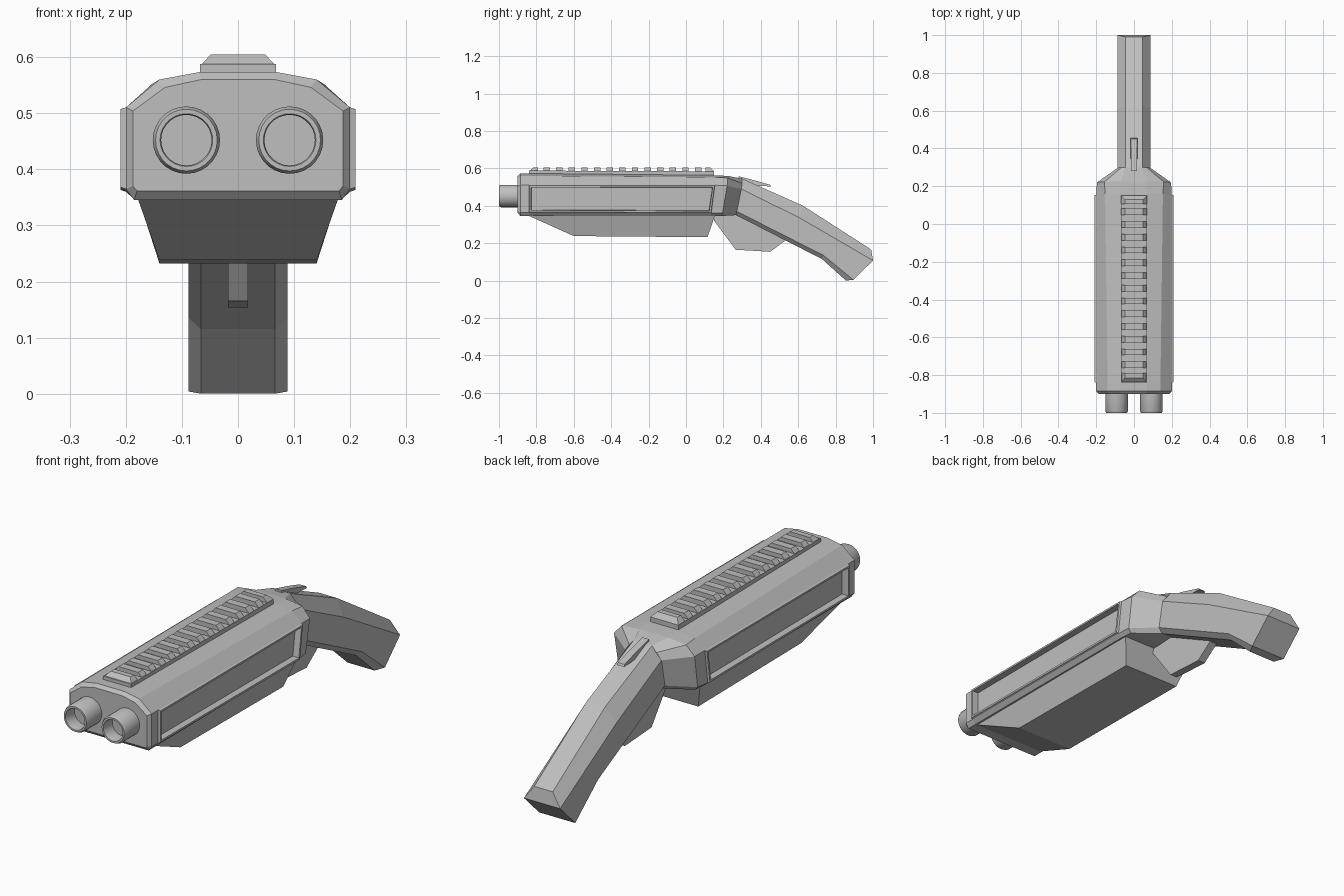
import bpy, bmesh, math

if "Cube" in bpy.data.objects:
    bpy.data.objects.remove(bpy.data.objects["Cube"])

grey = bpy.data.materials.new("gunmetal_grey")
grey.diffuse_color = (0.52, 0.52, 0.52, 1)
grey.use_nodes = True
grey.node_tree.nodes["Principled BSDF"].inputs["Base Color"].default_value = grey.diffuse_color


def finish(name, bm):
    bmesh.ops.recalc_face_normals(bm, faces=bm.faces[:])
    me = bpy.data.meshes.new(name)
    bm.to_mesh(me)
    bm.free()
    me.materials.append(grey)
    ob = bpy.data.objects.new(name, me)
    bpy.context.collection.objects.link(ob)
    return ob


def loft(name, rings, panel=None):
    """Skin mirrored half rings of (x, y, z), listed top to bottom.
    panel = (ring index, point index) of a side face to turn into a recessed frame."""
    bm = bmesh.new()
    R = [[bm.verts.new(p) for p in r] for r in rings]
    L = [[bm.verts.new((-x, y, z)) for x, y, z in r] for r in rings]
    n = len(rings[0])
    panels = []
    for i in range(len(rings) - 1):
        for j in range(n - 1):
            for S in (R, L):
                f = bm.faces.new((S[i][j], S[i + 1][j], S[i + 1][j + 1], S[i][j + 1]))
                if panel == (i, j):
                    panels.append(f)
        for j in (0, n - 1):
            bm.faces.new((R[i][j], R[i + 1][j], L[i + 1][j], L[i][j]))
    for i in (0, -1):
        for j in range(n - 1):
            bm.faces.new((R[i][j], R[i][j + 1], L[i][j + 1], L[i][j]))
    bmesh.ops.recalc_face_normals(bm, faces=bm.faces[:])
    if panels:
        for t, d in ((0.004, 0.009), (0.012, 0), (0.003, -0.028)):
            bmesh.ops.inset_individual(bm, faces=panels, thickness=t, depth=d)
    return finish(name, bm)


# Main body with the recessed side frames, tapering to the grip
loft("body", [
    [(.065, -.9, .56), (.13, -.9, .546), (.187, -.9, .504), (.187, -.9, .37), (.18, -.9, .361)],
    [(.07, -.885, .573), (.14, -.885, .56), (.2, -.885, .51), (.2, -.885, .365), (.185, -.885, .345)],
    [(.07, -.84, .573), (.14, -.84, .56), (.2, -.84, .51), (.2, -.84, .365), (.185, -.84, .345)],
    [(.07, .16, .563), (.153, .158, .552), (.2, .155, .51), (.2, .135, .36), (.183, .132, .345)],
    [(.07, .225, .559), (.157, .223, .549), (.196, .22, .507), (.193, .195, .362), (.178, .19, .345)],
    [(.045, .30, .545), (.066, .30, .52), (.088, .296, .49), (.088, .272, .37), (.066, .267, .35)],
], panel=(2, 2))

# Curved grip
loft("grip", [
    [(.045, .30, .545), (.088, .296, .49), (.088, .272, .37), (.066, .267, .35)],
    [(.045, .626, .40), (.088, .608, .335), (.088, .735, .135), (.066, .727, .115)],
    [(.045, .99, .166), (.088, 1.0, .107), (.088, .895, .004), (.066, .855, 0)],
])

# Forward hand guard under the body
loft("hand_guard", [
    [(.18, -.84, .356), (.178, -.84, .346)],
    [(.18, -.6, .356), (.14, -.6, .238)],
    [(.18, .158, .356), (.14, .115, .232)],
])

# Trigger fin below the grip and lever above it
loft("trigger_fin", [
    [(.018, .15, .35), (.018, .15, .32)],
    [(.018, .26, .39), (.018, .265, .165)],
    [(.018, .45, .32), (.018, .45, .154)],
    [(.018, .53, .25), (.018, .53, .213)],
])
loft("top_lever", [
    [(.016, .28, .558), (.018, .28, .53)],
    [(.016, .37, .535), (.018, .37, .508)],
    [(.016, .45, .512), (.018, .455, .503)],
])

# Top rail: base strip, ramped ends and repeated teeth
loft("rail_base", [
    [(.068, -.84, .588), (.068, -.84, .56)],
    [(.068, .15, .584), (.068, .15, .55)],
])


def tooth(name, b0, b1, t0, t1):
    loft(name, [[(.048, t0, .605), (.068, b0, .584)], [(.048, t1, .605), (.068, b1, .584)]])


tooth("rail_front_end", -.84, -.79, -.815, -.79)
tooth("rail_rear_end", .105, .15, .105, .13)
for k in range(13):
    c = -.745 + k * .0675
    tooth(f"rail_tooth_{k + 1}", c - .017, c + .017, c - .017, c + .017)

# Two hollow barrels
N = 28
PROFILE = [(.06, -.88), (.06, -.99), (.055, -1.0), (.047, -1.0), (.045, -.995), (.045, -.94)]
for side, cx in (("left", -.092), ("right", .092)):
    bm = bmesh.new()
    rings = [[bm.verts.new((cx + r * math.cos(2 * math.pi * a / N), y,
                            .452 + r * math.sin(2 * math.pi * a / N))) for a in range(N)]
             for r, y in PROFILE]
    for p, q in zip(rings, rings[1:]):
        for a in range(N):
            b = (a + 1) % N
            bm.faces.new((p[a], p[b], q[b], q[a]))
    bm.faces.new(rings[0])
    bm.faces.new(rings[-1])
    ob = finish(f"{side}_barrel", bm)
    bpy.ops.object.select_all(action='DESELECT')
    ob.select_set(True)
    bpy.context.view_layer.objects.active = ob
    bpy.ops.object.shade_smooth_by_angle(angle=math.radians(30))
